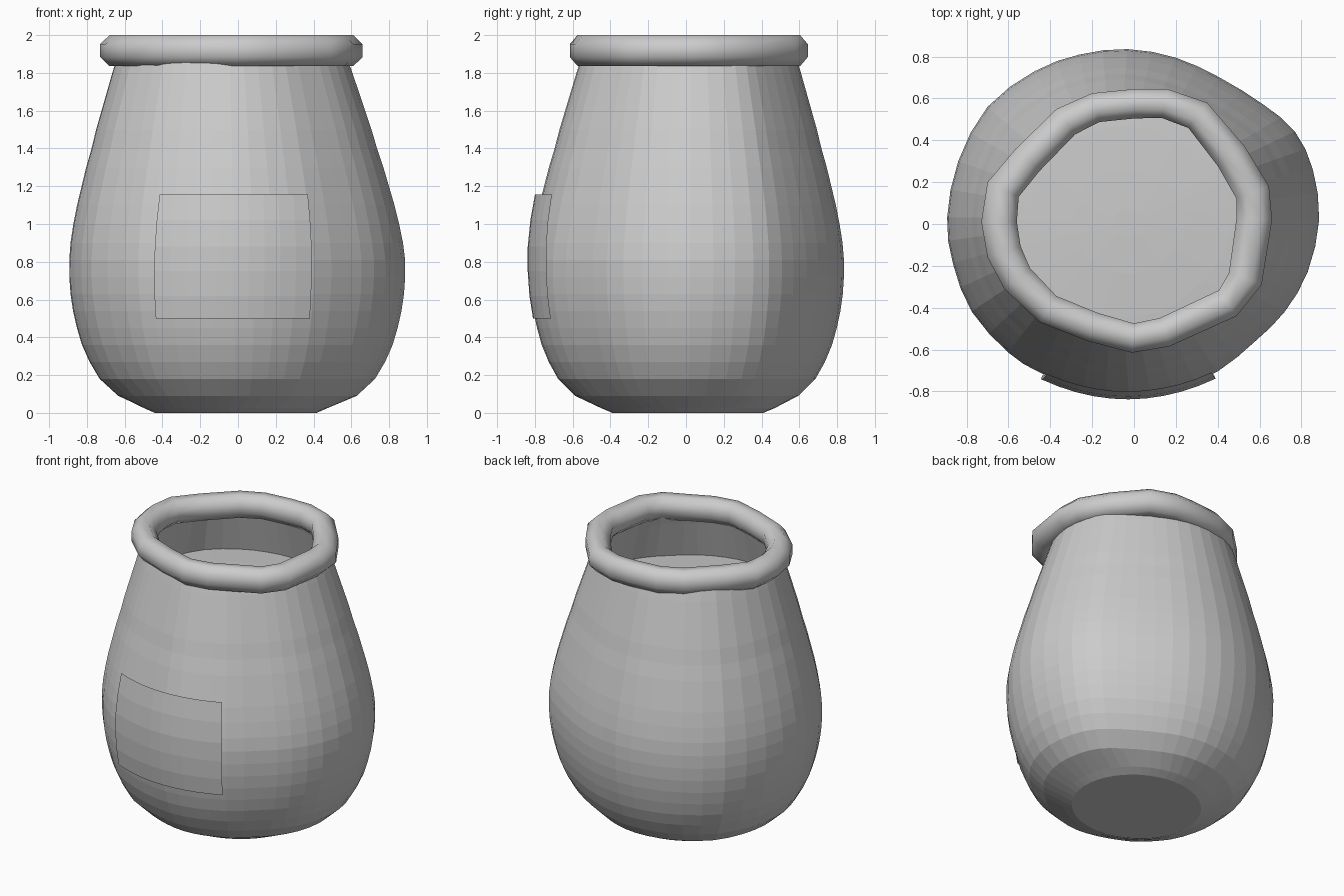
import bpy, bmesh, math
from mathutils import Vector

if "Cube" in bpy.data.objects:
    bpy.data.objects.remove(bpy.data.objects["Cube"], do_unlink=True)

GREY = (0.6, 0.6, 0.6, 1)
clay = bpy.data.materials.new("plain grey")
clay.use_nodes = True
clay.diffuse_color = GREY
clay.node_tree.nodes["Principled BSDF"].inputs["Base Color"].default_value = GREY


def loft(name, rings, closed=True, wrap=False, cap_start=False, cap_end=False, smooth=False):
    """Bridge rows of points into a surface."""
    bm = bmesh.new()
    rows = [[bm.verts.new(p) for p in ring] for ring in rings]
    pairs = list(zip(rows, rows[1:]))
    if wrap:
        pairs.append((rows[-1], rows[0]))
    for a, b in pairs:
        n = len(a)
        for i in range(n if closed else n - 1):
            j = (i + 1) % n
            bm.faces.new((a[i], a[j], b[j], b[i]))
    if cap_start:
        bm.faces.new(rows[0][::-1])
    if cap_end:
        bm.faces.new(rows[-1])
    if wrap:
        bmesh.ops.recalc_face_normals(bm, faces=bm.faces)
    for f in bm.faces:
        f.smooth = smooth
    mesh = bpy.data.meshes.new(name)
    bm.to_mesh(mesh)
    bm.free()
    mesh.materials.append(clay)
    obj = bpy.data.objects.new(name, mesh)
    bpy.context.collection.objects.link(obj)


def refine(points):
    """Double a closed outline with rounded midpoints."""
    pts = [Vector(p) for p in points]
    n = len(pts)
    result = []
    for i in range(n):
        a, b, c, d = pts[i - 1], pts[i], pts[(i + 1) % n], pts[(i + 2) % n]
        result += [b, (9 * (b + c) - a - d) / 16]
    return result


# Hand-shaped outline at the widest height
OUTLINE = refine([(.885, .02), (.855, .26), (.77, .44), (.62, .57), (.41, .70), (.20, .795),
                  (-.03, .836), (-.26, .81), (-.475, .73), (-.70, .56), (-.84, .30), (-.893, .03),
                  (-.865, -.19), (-.775, -.42), (-.60, -.615), (-.45, -.71), (-.24, -.79),
                  (-.02, -.826), (.19, -.795), (.40, -.705), (.58, -.56), (.72, -.42), (.83, -.23)])


def section(z, scale):
    shift = -.027 * max(0, z - .8)
    return [(x * scale + shift, y * scale - shift * .4, z) for x, y in OUTLINE]


def oval(z, rx, ry):
    n = len(OUTLINE)
    angles = [math.tau * i / n for i in range(n)]
    return [(rx * math.cos(a) - .012, ry * math.sin(a) + .01, z) for a in angles]


# Pot wall
PROFILE = [(.09, .71), (.18, .82), (.27, .88), (.36, .925), (.45, .955), (.54, .978),
           (.63, .993), (.72, 1), (.81, 1), (.9, .99), (1, .97), (1.1, .945), (1.2, .915),
           (1.3, .885), (1.4, .85), (1.5, .82), (1.6, .785), (1.7, .75), (1.8, .715), (1.88, .685)]
loft("pot_wall", [oval(.025, .485, .46)] + [section(z, s) for z, s in PROFILE])

# Rounded foot with closed base
loft("pot_foot", [oval(0, .428, .40), oval(.025, .485, .46)], cap_start=True)

# Slightly domed filling inside the neck
loft("filling", [section(1.54, .80), section(1.555, .55), section(1.565, .3), section(1.57, .08)],
     cap_end=True)

# Rolled rim: an octagonal tube around an uneven path, thicker at the sides
RIM = [(.66, .02), (.645, .18), (.53, .37), (.35, .58), (.16, .645), (0, .645), (-.2, .625),
       (-.37, .55), (-.565, .36), (-.70, .20), (-.73, .01), (-.70, -.16), (-.62, -.31),
       (-.45, -.47), (-.22, -.56), (-.01, -.615), (.17, -.585), (.49, -.44), (.61, -.29)]
SIDES, HALF_HEIGHT = 8, .082
flat = math.cos(math.pi / SIDES)
rings = []
for i, (x, y) in enumerate(RIM):
    before, after = Vector(RIM[i - 1]), Vector(RIM[(i + 1) % len(RIM)])
    t = (after - before).normalized()
    out = Vector((t.y, -t.x))
    half_width = .07 + .015 * out.x ** 2
    centre = Vector((x, y)) - out * half_width
    ring = []
    for k in range(SIDES):
        a = math.tau * (k + .5) / SIDES
        p = centre + out * half_width * math.cos(a) / flat
        ring.append((p.x, p.y, 2 - HALF_HEIGHT + HALF_HEIGHT * math.sin(a) / flat))
    rings.append(ring)
loft("rolled_rim", rings, wrap=True, smooth=True)

# Curved label sheet on the front: height, front depth, left and right reach
LABEL = [(.5, .81, .435, .38), (.62, .829, .442, .387), (.75, .838, .445, .39),
         (.88, .838, .44, .39), (1.02, .824, .43, .382), (1.155, .80, .415, .37)]
COLUMNS = 10
sheet = []
for z, front, left, right in LABEL:
    xs = [-left + (left + right) * i / COLUMNS for i in range(COLUMNS + 1)]
    sheet.append([(x, .56 * (x + .03) ** 2 - front, z) for x in xs])
loft("front_label", sheet, closed=False)
